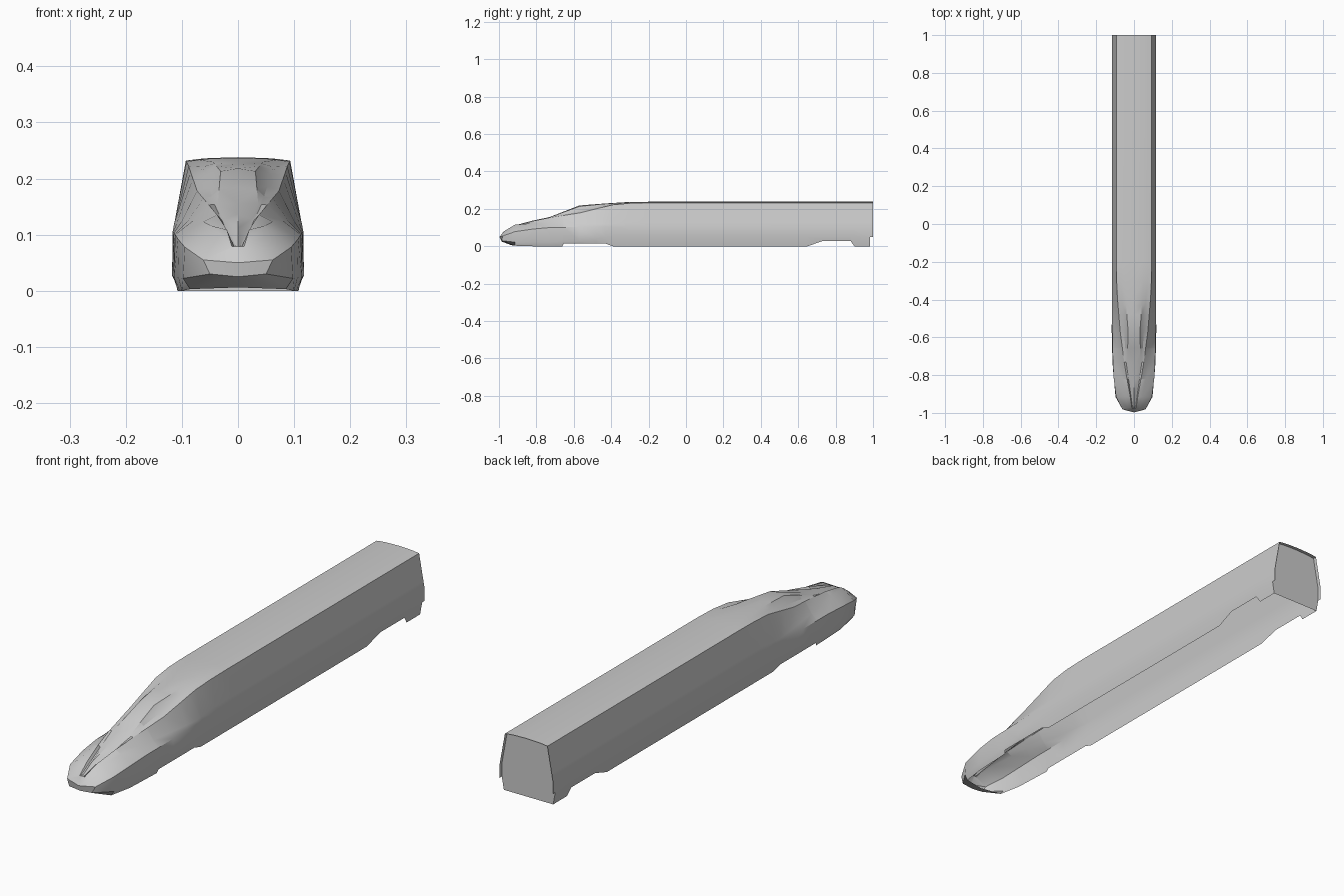
import bpy, bmesh

if "Cube" in bpy.data.objects:
    bpy.data.objects.remove(bpy.data.objects["Cube"])

# Lengthwise guide rails for the right half, keyed as (y, x, z)
roof_rails = [
    # centre line
    [(-.975, 0, .079), (-.915, 0, .112), (-.82, 0, .137), (-.73, 0, .156), (-.57, 0, .218),
     (-.43, 0, .229), (-.3, 0, .237), (-.2, 0, .238)],
    # canopy top edge
    [(-.975, .004, .079), (-.73, .036, .155), (-.57, .031, .213), (-.43, .042, .227),
     (-.3, .05, .2355), (-.2, .05, .2365)],
    # canopy foot
    [(-.975, .007, .079), (-.73, .042, .154), (-.57, .052, .186), (-.48, .055, .208),
     (-.3, .07, .2335), (-.2, .07, .235)],
    # crease between hood and flank
    [(-.975, .011, .079), (-.915, .02, .109), (-.82, .037, .135), (-.73, .052, .153),
     (-.57, .073, .178), (-.39, .088, .222), (-.3, .092, .23), (-.2, .093, .232)],
]
side_rails = [
    # top of the cheek
    [(-.975, .03, .074), (-.915, .045, .115), (-.82, .062, .123), (-.73, .08, .125),
     (-.57, .101, .123), (-.43, .114, .119), (-.3, .112, .128)],
    # outer edge of the cheek
    [(-.975, .062, .055), (-.915, .095, .078), (-.82, .107, .092), (-.73, .112, .1),
     (-.43, .1165, .105), (-.3, .117, .1)],
    # flank above the skirt
    [(-.975, .05, .03), (-.915, .098, .022), (-.73, .114, .024), (-.57, .118, .028),
     (-.39, .117, .05)],
    # skirt bottom with the bogie cut-outs
    [(-.975, 0, .025), (-.915, .085, .003), (-.82, .1, 0), (-.66, .107, 0), (-.655, .111, .014),
     (-.43, .111, .014), (-.39, .108, 0), (.65, .108, 0), (.73, .113, .028),
     (.88, .113, .028), (.9, .108, 0)],
]
rails = roof_rails + side_rails


def sample(rail, y):
    """Linear interpolation along one rail."""
    if y <= rail[0][0]:
        return (rail[0][1], y, rail[0][2])
    for a, b in zip(rail, rail[1:]):
        if y <= b[0]:
            t = (y - a[0]) / (b[0] - a[0])
            return (a[1] + (b[1] - a[1]) * t, y, a[2] + (b[2] - a[2]) * t)
    return (rail[-1][1], y, rail[-1][2])


def finish(bm, name):
    """Mirror a half mesh across x and shade it."""
    mesh = bpy.data.meshes.new(name)
    bm.to_mesh(mesh)
    bm.free()
    ob = bpy.data.objects.new(name, mesh)
    bpy.context.collection.objects.link(ob)
    mod = ob.modifiers.new("mirror", 'MIRROR')
    mod.use_clip = True
    mod.merge_threshold = .0005
    bpy.ops.object.select_all(action='DESELECT')
    ob.select_set(True)
    bpy.context.view_layer.objects.active = ob
    bpy.ops.object.modifier_apply(modifier="mirror")
    bpy.ops.object.shade_smooth_by_angle(angle=.5)
    return ob


# Car body: loft through every station used by the rails
stations = sorted({k[0] for r in rails for k in r} | {.985, 1.0})
bm = bmesh.new()
rings = [[bm.verts.new(sample(r, y)) for r in rails] for y in stations]
last = len(stations) - 2
for i, (a, b) in enumerate(zip(rings, rings[1:])):
    for j in range(len(rails) - 1):
        if i == last and j == len(rails) - 2:
            continue  # skirt stops short of the rear rim
        bm.faces.new((a[j], a[j + 1], b[j + 1], b[j]))

# Nose tip: bright upper facet, lower facet and chin
n = rings[0]
tip = bm.verts.new((0, -.997, .05))
n[7].co.y = n[6].co.y = -.985
n[5].co.y = -.98
bm.faces.new((n[0], tip, n[5], n[4], n[3], n[2], n[1]))
bm.faces.new((tip, n[7], n[6], n[5]))
chin = bm.verts.new((0, -.935, .006))
bm.faces.new((n[7], chin, rings[1][7]))
bmesh.ops.delete(bm, geom=[v for v in bm.verts if not v.link_faces], context='VERTS')
bmesh.ops.recalc_face_normals(bm, faces=bm.faces)
finish(bm, "car_body")

# Rear end wall, set slightly inside the rim
bm = bmesh.new()
outline = [bm.verts.new(sample(r, .985)) for r in rails]
outline.append(bm.verts.new((0, .985, 0)))
f = bm.faces.new(outline)
f.normal_update()
if f.normal.y < 0:
    f.normal_flip()
finish(bm, "rear_end_wall")
